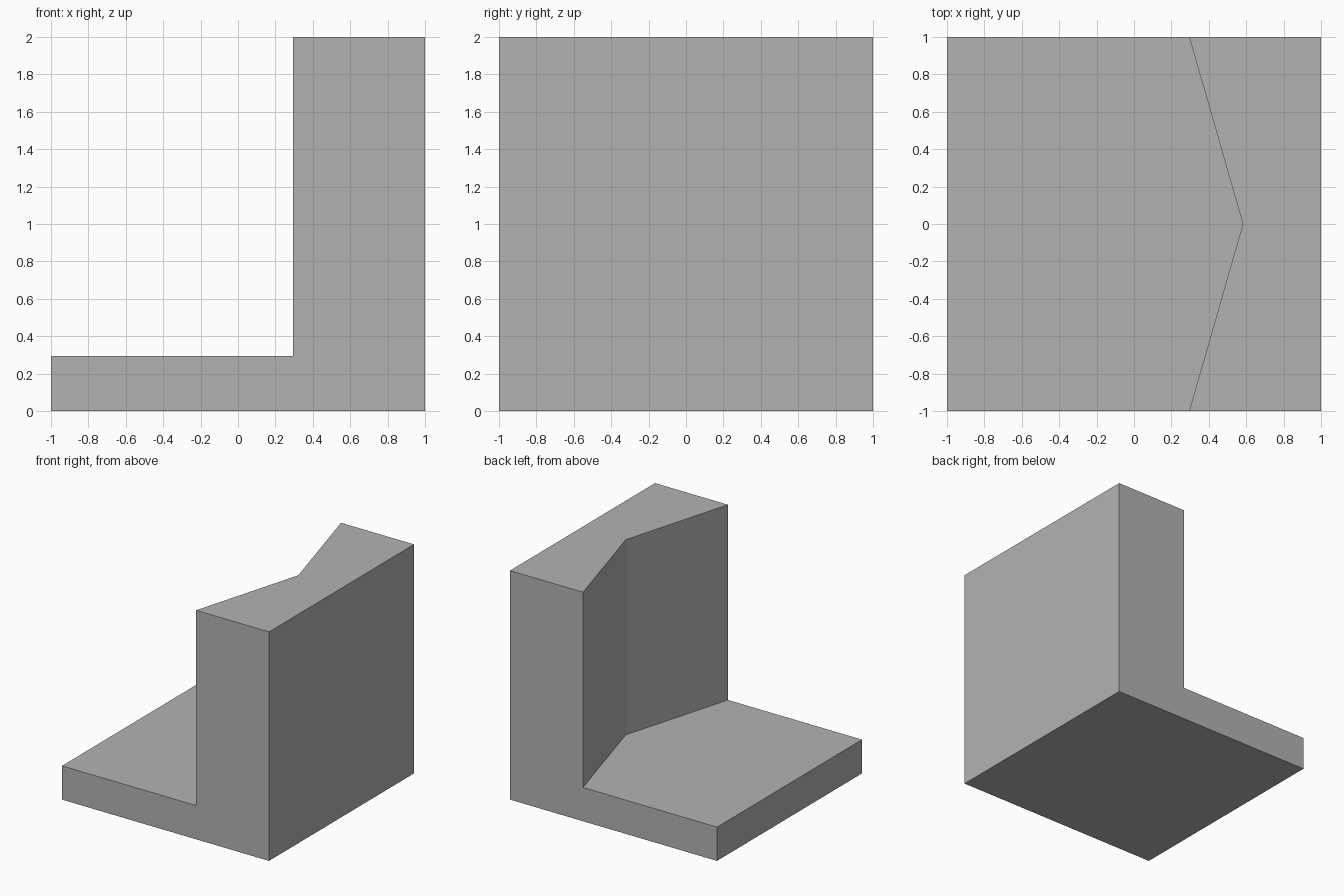
import bpy
import bmesh
import math

cube = bpy.data.objects.get("Cube")
if cube:
    bpy.data.objects.remove(cube, do_unlink=True)

FLOOR_TOP, WALL_TOP = 0.295, 2.0
WALL_X, NOTCH_X = 0.295, 0.582

grey = bpy.data.materials.new("plain grey")
grey.use_nodes = True
grey.diffuse_color = (0.45, 0.45, 0.45, 1)
grey.node_tree.nodes["Principled BSDF"].inputs["Base Color"].default_value = grey.diffuse_color


def raise_faces(bm, faces, height, keep):
    """Extrude faces upwards and return the new top faces."""
    result = bmesh.ops.extrude_face_region(bm, geom=faces, use_keep_orig=keep)["geom"]
    verts = [g for g in result if isinstance(g, bmesh.types.BMVert)]
    bmesh.ops.translate(bm, verts=verts, vec=(0, 0, height))
    return [g for g in result if isinstance(g, bmesh.types.BMFace)]


bm = bmesh.new()

# Plan: floor and wall outlines meet along the V-shaped notch
seam = [bm.verts.new((x, y, 0)) for x, y in ((WALL_X, -1), (NOTCH_X, 0), (WALL_X, 1))]
left = [bm.verts.new((-1, y, 0)) for y in (1, -1)]
right = [bm.verts.new((1, y, 0)) for y in (1, -1)]
plan = [bm.faces.new(seam + left), bm.faces.new(right + seam)]
bmesh.ops.recalc_face_normals(bm, faces=plan)

# Floor slab, then the notched wall raised from it
tops = raise_faces(bm, plan, FLOOR_TOP, True)
wall = [max(tops, key=lambda f: f.calc_center_median().x)]
raise_faces(bm, wall, WALL_TOP - FLOOR_TOP, False)

# Merge coplanar faces into clean flat sides
bmesh.ops.recalc_face_normals(bm, faces=bm.faces)
bmesh.ops.dissolve_limit(bm, angle_limit=math.radians(1), verts=bm.verts, edges=bm.edges)
bmesh.ops.recalc_face_normals(bm, faces=bm.faces)

mesh = bpy.data.meshes.new("notched_angle_block")
bm.to_mesh(mesh)
bm.free()
mesh.materials.append(grey)
block = bpy.data.objects.new("notched_angle_block", mesh)
bpy.context.collection.objects.link(block)
